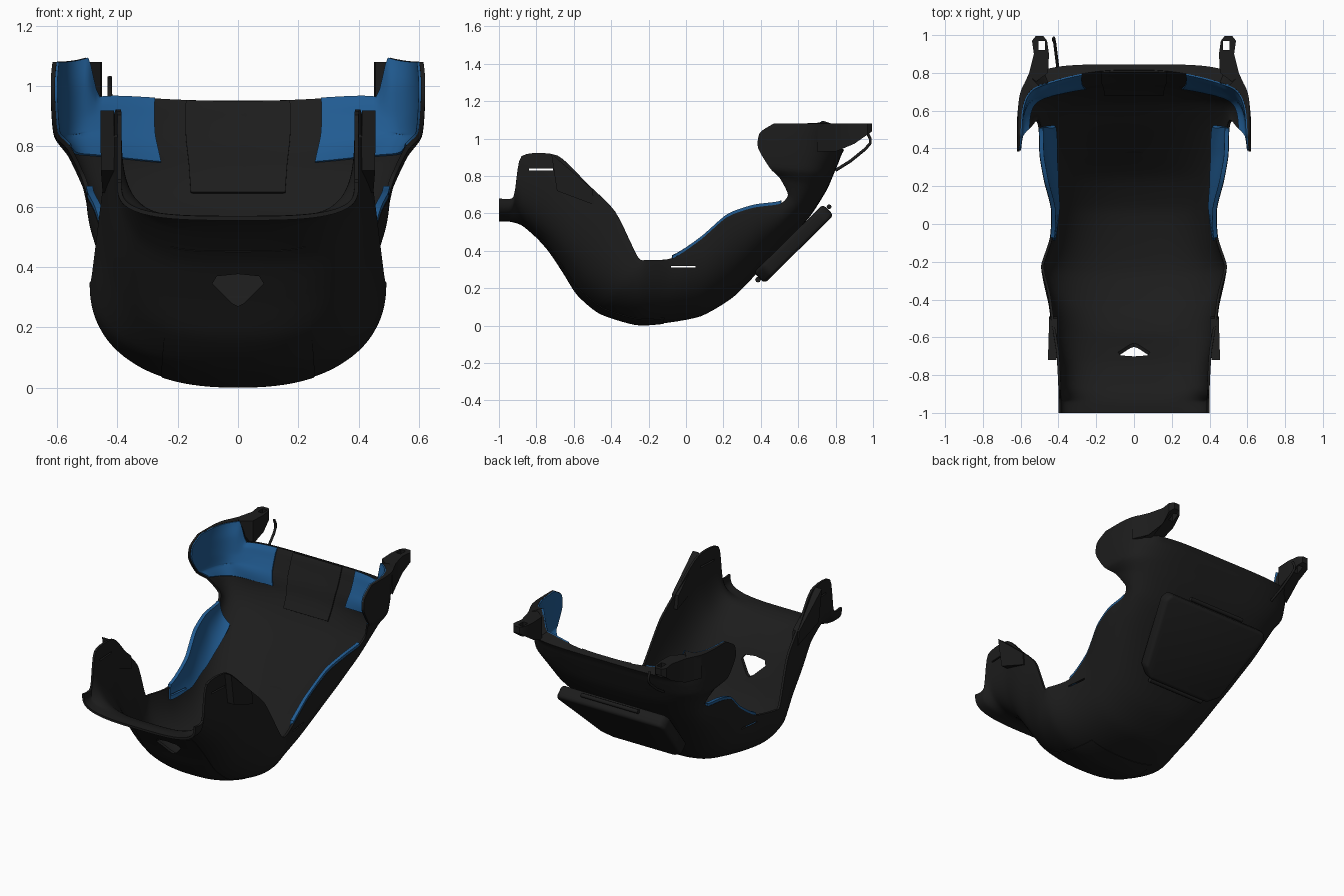
import bpy, bmesh, math
from mathutils import Vector

if "Cube" in bpy.data.objects:
    bpy.data.objects.remove(bpy.data.objects["Cube"])


def make_material(name, colour):
    mat = bpy.data.materials.new(name)
    mat.use_nodes = True
    mat.diffuse_color = colour
    mat.node_tree.nodes["Principled BSDF"].inputs["Base Color"].default_value = colour
    return mat


BLACK = make_material("charcoal black", (0.012, 0.012, 0.012, 1))
BLUE = make_material("padding blue", (0.015, 0.105, 0.285, 1))

# Shell stations: floor y, floor z, rim y, rim z, half width, squareness
STATIONS = [
    (-1, .555, -1, .68, .4, 3.3),
    (-.94, .555, -.92, .69, .4, 3.3),
    (-.87, .53, -.88, .905, .4, 3.6),
    (-.75, .42, -.69, .91, .41, 3.6),
    (-.66, .29, -.53, .76, .435, 3.2),
    (-.58, .165, -.38, .61, .455, 2.8),
    (-.46, .065, -.26, .37, .485, 2.4),
    (-.27, .006, -.21, .35, .49, 2.35),
    (-.12, .012, -.07, .36, .445, 2.5),
    (.08, .05, .08, .46, .44, 2.5),
    (.25, .15, .22, .58, .475, 2.4),
    (.375, .275, .36, .63, .5, 2.4),
    (.52, .43, .5, .65, .505, 2.5),
    (.66, .58, .545, .7, .52, 2.9),
    (.75, .72, .5, .79, .565, 3.7),
    (.79, .81, .45, .84, .61, 4.3),
    (.815, .87, .385, .95, .62, 4.6),
    (.83, .91, .395, 1.03, .62, 4.6),
    (.845, .94, .47, 1.08, .615, 4.6),
]
LAST = len(STATIONS) - 1


def station(u):
    """Smoothly interpolated station values."""
    i = min(int(u), LAST - 1)
    t = u - i
    a, b = STATIONS[i], STATIONS[i + 1]
    before, after = STATIONS[max(i - 1, 0)], STATIONS[min(i + 2, LAST)]
    result = []
    for p, q, r, s in zip(before, a, b, after):
        m, n = (r - p) * .35, (s - q) * .35
        result.append(q + t * m + t * t * (3 * (r - q) - 2 * m - n)
                      + t ** 3 * (m + n - 2 * (r - q)))
    return result


def surface(u, s):
    """Point on the shell; s runs from rim (-1) through floor (0) to rim (1)."""
    fy, fz, ry, rz, width, n = station(u)
    a = min(abs(s), 1)
    k = n / 2
    angle = a ** k / (a ** k + (1 - a) ** k) * math.pi / 2
    x = width * math.sin(angle) ** (1 / k)
    h = 1 - max(math.cos(angle), 0) ** (1 / k)
    # the upper edge steps up from the back to the side wings
    step = min(max((a - .465) / .05, 0), 1)
    blend = max(u - 16, 0) / 2
    hz = h + (step - h) * blend
    return Vector((math.copysign(x, s), fy + (ry - fy) * h, fz + (rz - fz) * hz))


def offset_surface(u, s, offset):
    e = .02
    c = min(u, 15.9)
    du = surface(c + e, s) - surface(max(c - e, 0), s)
    ds = surface(c, min(s + e, 1)) - surface(c, max(s - e, -1))
    return surface(u, s) + du.cross(ds).normalized() * offset


def wall(u, s):
    """Wall thickness: thin, but filled out in the corners of the upper back."""
    a = abs(s)
    ramp = min(max((u - 13.2) / 1.6, 0), 1)
    ramp = ramp * ramp * (3 - 2 * ramp)
    return .014 + ramp * (.018 * (1 - a) + .05 * math.exp(-((a - .45) / .2) ** 2))


def activate(obj):
    bpy.ops.object.select_all(action="DESELECT")
    obj.select_set(True)
    bpy.context.view_layer.objects.active = obj


def apply_modifiers(obj):
    activate(obj)
    for mod in list(obj.modifiers):
        bpy.ops.object.modifier_apply(modifier=mod.name)


def finish(obj, mat, angle=35):
    apply_modifiers(obj)
    obj.data.materials.clear()
    obj.data.materials.append(mat)
    bpy.ops.object.shade_smooth_by_angle(angle=math.radians(angle))
    return obj


def new_object(name, bm):
    bmesh.ops.recalc_face_normals(bm, faces=bm.faces)
    mesh = bpy.data.meshes.new(name)
    bm.to_mesh(mesh)
    bm.free()
    obj = bpy.data.objects.new(name, mesh)
    bpy.context.collection.objects.link(obj)
    return obj


def sheet(name, mat, u_range, s_range, outer, inner, rows, cols, lift=0, taper=0):
    """Solid patch between two offsets of the shell; taper narrows its start to the rim."""
    bm = bmesh.new()
    layers = []
    for depth in (outer, inner):
        grid = []
        for i in range(rows + 1):
            t = i / rows
            u = u_range[0] + (u_range[1] - u_range[0]) * t
            line = []
            for j in range(cols + 1):
                s = s_range[0] + (s_range[1] - s_range[0]) * j / cols
                rim = math.copysign(1, s)
                s = rim + (s - rim) * (1 - taper * (1 - t) ** 2)
                line.append(bm.verts.new(offset_surface(u, s, -depth(u, s)) + Vector((0, 0, lift))))
            grid.append(line)
        for a, b in zip(grid, grid[1:]):
            for j in range(cols):
                bm.faces.new((a[j], b[j], b[j + 1], a[j + 1]))
        layers.append(grid[0] + [r[-1] for r in grid[1:-1]] + grid[-1][::-1]
                      + [r[0] for r in grid[-2:0:-1]])
    # close the edges between the two layers
    top, under = layers
    for i in range(len(top)):
        bm.faces.new((top[i - 1], top[i], under[i], under[i - 1]))
    return finish(new_object(name, bm), mat)


def prism(name, points, direction):
    bm = bmesh.new()
    face = bm.faces.new([bm.verts.new(p) for p in points])
    grown = bmesh.ops.extrude_face_region(bm, geom=[face], use_keep_orig=True)
    moved = [g for g in grown["geom"] if isinstance(g, bmesh.types.BMVert)]
    bmesh.ops.translate(bm, verts=moved, vec=direction)
    return new_object(name, bm)


def box(name, low, high):
    (x, y, z), (X, Y, Z) = low, high
    return prism(name, [(x, y, z), (X, y, z), (X, Y, z), (x, Y, z)], (0, 0, Z - z))


def cut(targets, cutter):
    cutter.hide_render = True
    for obj in targets:
        mod = obj.modifiers.new("cut", "BOOLEAN")
        mod.operation, mod.solver, mod.object = "DIFFERENCE", "EXACT", cutter
        apply_modifiers(obj)
    bpy.data.objects.remove(cutter)


def tube(name, points, radius):
    curve = bpy.data.curves.new(name, "CURVE")
    curve.dimensions = "3D"
    curve.bevel_depth, curve.bevel_resolution, curve.use_fill_caps = radius, 2, True
    spline = curve.splines.new("POLY")
    spline.points.add(len(points) - 1)
    for p, co in zip(spline.points, points):
        p.co = (*co, 1)
    obj = bpy.data.objects.new(name, curve)
    bpy.context.collection.objects.link(obj)
    activate(obj)
    bpy.ops.object.convert(target="MESH")
    return finish(bpy.context.object, BLACK, 50)


# Main shell and its panels
shell = sheet("shell", BLACK, (0, LAST), (-1, 1), lambda u, s: 0, wall, LAST * 5, 80)
underside = sheet("underside_panel", BLACK, (2.7, 8), (-.33, .33),
                  lambda u, s: -.003, lambda u, s: .005, 30, 20)
over_wall, pad_face = (lambda u, s: wall(u, s) - .004), (lambda u, s: wall(u, s) + .008)
sheet("back_panel", BLACK, (13.4, 17.8), (-.19, .19), over_wall, pad_face, 20, 12)

# Blue padding on the rims and wings
pads = []
for side, sign in (("left", 1), ("right", -1)):
    ends = sorted((sign * .57, sign))
    pads.append(sheet(side + "_rim_pad", BLUE, (8, 12.1), ends, lambda u, s: .002,
                      lambda u, s: .024, 24, 16, .016, .6))
    ends = sorted((sign * .28, sign * .99))
    sheet(side + "_wing_pad", BLUE, (14.1, 17.97), ends, over_wall, pad_face, 20, 44)

# Openings: drain hole and strap slits
hole = [(-.085, .345), (-.07, .37), (0, .377), (.07, .37),
        (.085, .345), (.02, .28), (0, .27), (-.02, .28)]
cut([shell, underside], prism("drain_cutter", [(x, -.95, z) for x, z in hole], (0, .5, 0)))
cut([shell], box("front_slit_cutter", (-.8, -.84, .83), (.8, -.71, .84)))
cut([shell] + pads, box("seat_slit_cutter", (-.8, -.08, .31), (.8, .05, .319)))

# Battery pack with end bars, tapering downwards
pack = prism("battery_pack", [(-.22, .42, .225), (.22, .42, .225), (.29, .46, .265),
                              (.385, .76, .56), (.36, .79, .59),
                              (-.36, .79, .59), (-.385, .76, .56), (-.29, .46, .265)],
             (0, -.058, .058))
bevel = pack.modifiers.new("soft_edges", "BEVEL")
bevel.width, bevel.segments = .02, 3
finish(pack, BLACK)
tube("pack_lower_bar", [(-.2, .385, .245), (.2, .385, .245)], .015)
tube("pack_upper_bar", [(-.2, .765, .635), (.2, .765, .635)], .013)

# Charging cable
tube("cable", [(-.4, .8, .83), (-.41, .88, .88), (-.42, .96, .945),
               (-.425, .985, .975), (-.425, .985, 1.0), (-.425, .97, 1.03)], .008)

# Mirrored side fittings
TAB = [(.455, .8), (.45, .9), (.46, .97), (.48, .995), (.52, .995), (.54, .97),
       (.53, .9), (.555, .8), (.6, .7), (.56, .72), (.51, .76)]
FLAP = [(-.72, .92), (-.69, .72), (-.49, .645), (-.5, .73)]
for side, sign in (("left", 1), ("right", -1)):
    tab = prism(side + "_strap_tab", [(sign * x, y, 1.08) for x, y in TAB], (0, 0, -.15))
    for v in tab.data.vertices:
        if v.co.z < 1:
            v.co.z += max(v.co.y - .84, 0) * .7
    finish(tab, BLACK)
    xs = sorted((sign * .472, sign * .505))
    cut([tab], box("tab_cutter", (xs[0], .92, .8), (xs[1], .97, 1.2)))
    flap = prism(side + "_front_flap", [(sign * (.455 - .03 * (y + .7)), y, z) for y, z in FLAP],
                 (-sign * .045, 0, 0))
    finish(flap, BLACK)
